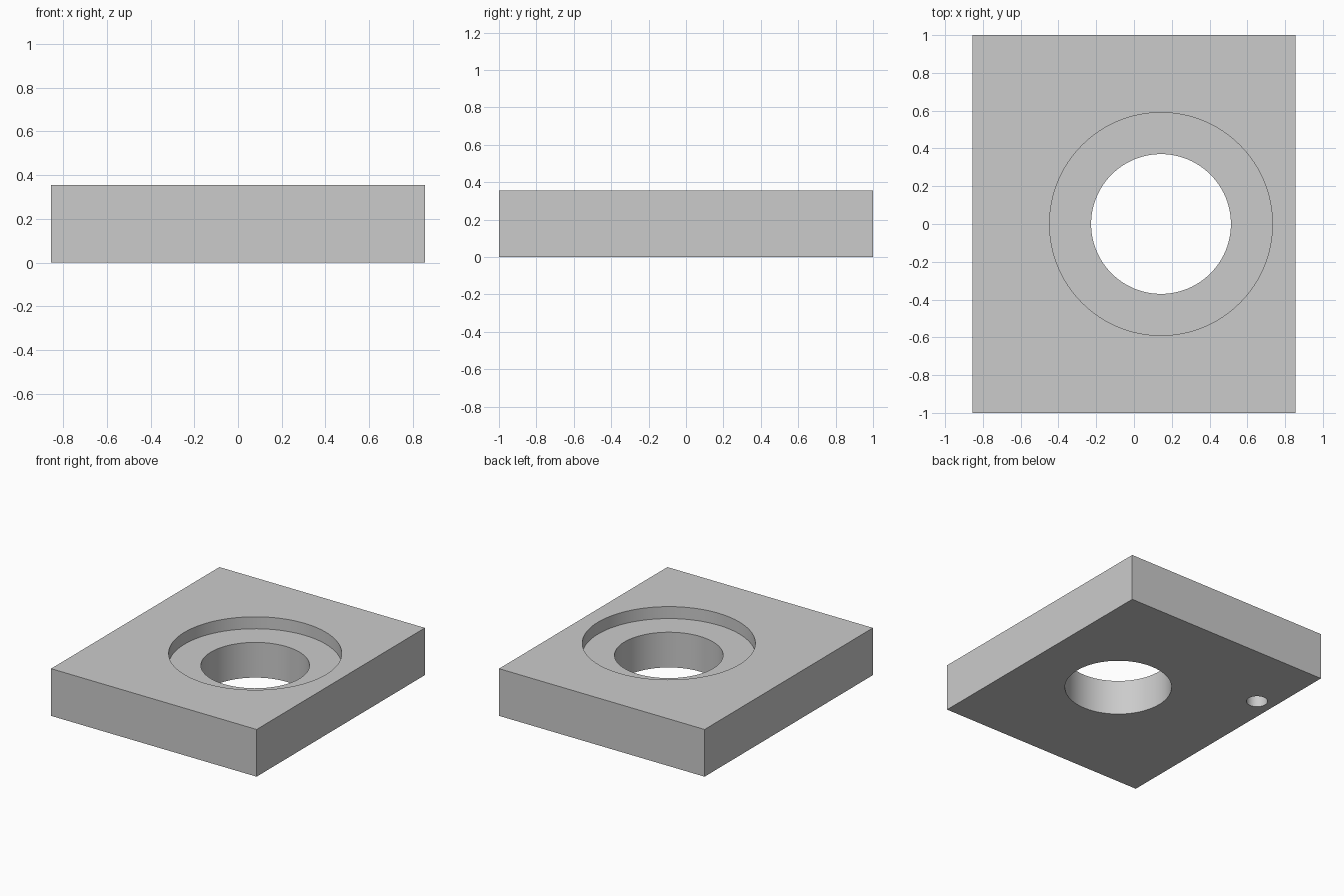
import bpy
import math

cube = bpy.data.objects.get("Cube")
if cube:
    bpy.data.objects.remove(cube, do_unlink=True)

WIDTH, LENGTH, HEIGHT = 1.71, 2.0, 0.355
BORE_X = 0.143

# Plain grey material
grey = bpy.data.materials.new("light_grey")
grey.use_nodes = True
colour = (0.6, 0.6, 0.6, 1)
grey.diffuse_color = colour
grey.node_tree.nodes["Principled BSDF"].inputs["Base Color"].default_value = colour

# Rectangular block
bpy.ops.mesh.primitive_cube_add(size=1, location=(0, 0, HEIGHT / 2))
block = bpy.context.object
block.name = "bored_block"
block.scale = (WIDTH, LENGTH, HEIGHT)
bpy.ops.object.transform_apply(location=True, scale=True)
block.data.materials.append(grey)


def drill(name, x, y, radius, bottom, top, sides):
    """Cut a round vertical hole in the block between two heights."""
    bpy.ops.mesh.primitive_cylinder_add(
        vertices=sides, radius=radius, depth=top - bottom,
        location=(x, y, (top + bottom) / 2))
    cutter = bpy.context.object
    cutter.name = name
    cutter.hide_render = True
    cutter.data.materials.append(grey)
    cut = block.modifiers.new(name, 'BOOLEAN')
    cut.operation = 'DIFFERENCE'
    cut.solver = 'EXACT'
    cut.object = cutter
    bpy.context.view_layer.objects.active = block
    bpy.ops.object.modifier_apply(modifier=name)
    bpy.data.objects.remove(cutter, do_unlink=True)


# Shallow counterbore, through bore and blind hole in the underside
drill("counterbore_cutter", BORE_X, 0, 0.59, 0.265, HEIGHT + 0.1, 96)
drill("bore_cutter", BORE_X, 0, 0.37, -0.1, HEIGHT + 0.1, 96)
drill("pin_hole_cutter", -0.72, 0.47, 0.073, -0.1, 0.18, 48)

# Smooth bore walls with crisp rims
bpy.ops.object.select_all(action='DESELECT')
block.select_set(True)
bpy.context.view_layer.objects.active = block
bpy.ops.object.shade_smooth_by_angle(angle=math.radians(30))
